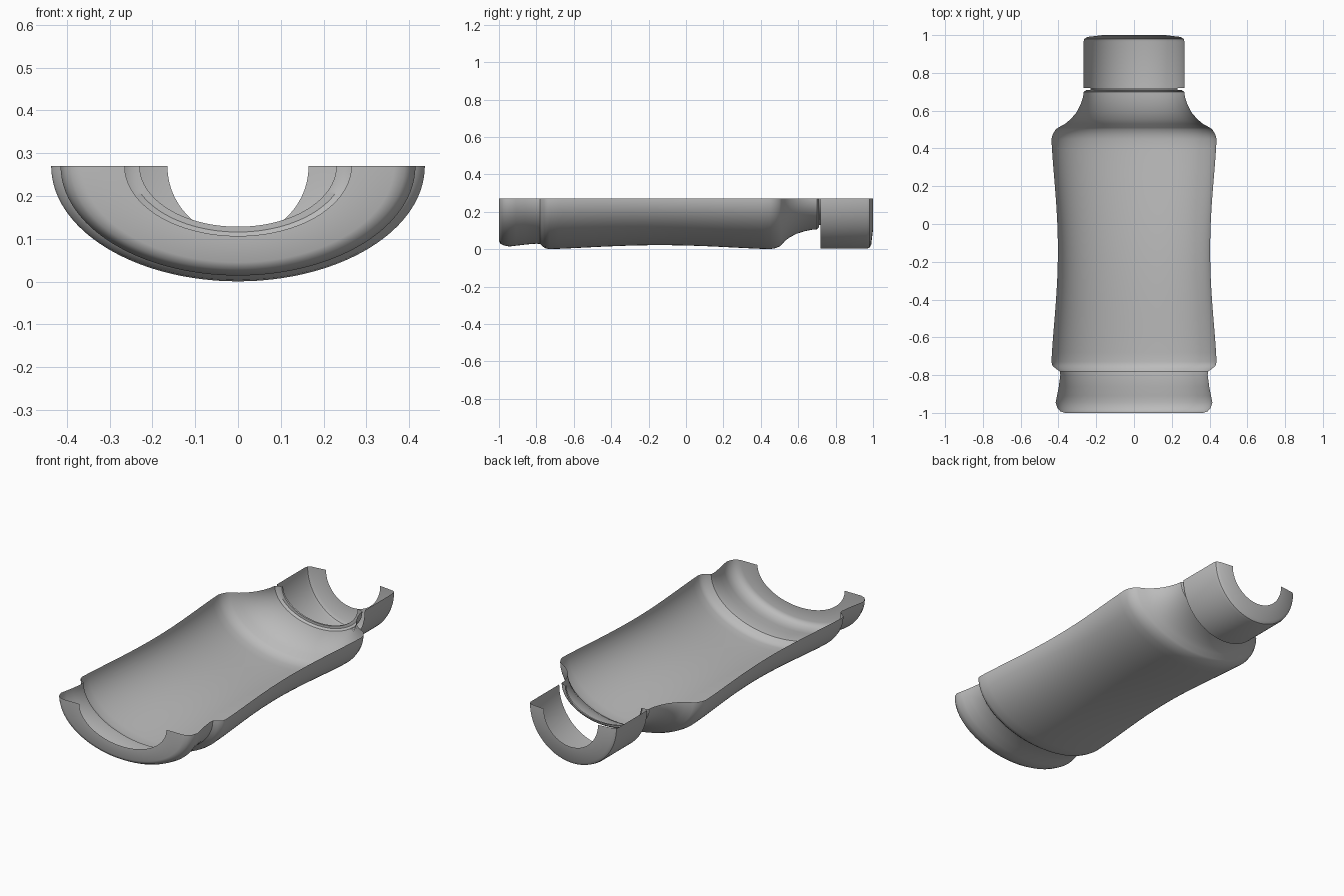
import bpy, bmesh, math

cube = bpy.data.objects.get("Cube")
if cube:
    bpy.data.objects.remove(cube, do_unlink=True)

CUT_Z = 0.27      # height of the open cut plane
FLATTEN = 0.617   # depth / half width of the oval body
SEGMENTS = 64

grey = bpy.data.materials.new("plain grey")
grey.use_nodes = True
colour = (0.5, 0.5, 0.5, 1)
grey.diffuse_color = colour
grey.node_tree.nodes["Principled BSDF"].inputs["Base Color"].default_value = colour


def half_shell(name, profile, depth):
    """Sweep (radius, y) points through the lower half turn."""
    bm = bmesh.new()
    rings = []
    for r, y in profile:
        ring = []
        for i in range(SEGMENTS + 1):
            a = math.pi * i / SEGMENTS
            ring.append(bm.verts.new((r * math.cos(a), y, CUT_Z - r * depth * math.sin(a))))
        rings.append(ring)
    for low, high in zip(rings, rings[1:]):
        for i in range(SEGMENTS):
            bm.faces.new((low[i], high[i], high[i + 1], low[i + 1]))
    bm.normal_update()
    # outward means downward for the lower half
    if sum(f.normal.z * f.calc_area() for f in bm.faces) > 0:
        bmesh.ops.reverse_faces(bm, faces=bm.faces[:])
    mesh = bpy.data.meshes.new(name)
    bm.to_mesh(mesh)
    bm.free()
    mesh.materials.append(grey)
    obj = bpy.data.objects.new(name, mesh)
    bpy.context.collection.objects.link(obj)
    bpy.ops.object.select_all(action='DESELECT')
    obj.select_set(True)
    bpy.context.view_layer.objects.active = obj
    bpy.ops.object.shade_smooth_by_angle(angle=math.radians(35))
    return obj


# Base ring with its opening, rounded foot and groove
base = [(0.265, -1), (0.365, -1), (0.39, -0.992), (0.405, -0.975), (0.415, -0.945),
        (0.408, -0.91), (0.398, -0.86), (0.39, -0.8), (0.393, -0.78), (0.415, -0.765),
        (0.432, -0.75)]

# Gently waisted grip
grip = []
for i in range(25):
    t = i / 24
    grip.append((0.437 - 0.034 * math.sin(math.pi * t) ** 1.3, -0.73 + 1.18 * t))

# Shoulder sweeping up to the neck, and the inward lip
shoulder = [(0.43, 0.475), (0.415, 0.5), (0.402, 0.51), (0.365, 0.53), (0.335, 0.555),
            (0.305, 0.59), (0.284, 0.63), (0.27, 0.67), (0.266, 0.7), (0.25, 0.71),
            (0.23, 0.71), (0.23, 0.72)]

half_shell("bottle_body", base + grip + shoulder, FLATTEN)

# Round cap with an open end
cap = [(0.267, 0.72), (0.267, 0.965), (0.263, 0.98), (0.248, 0.99), (0.165, 1.0)]
half_shell("cap", cap, 1.0)
